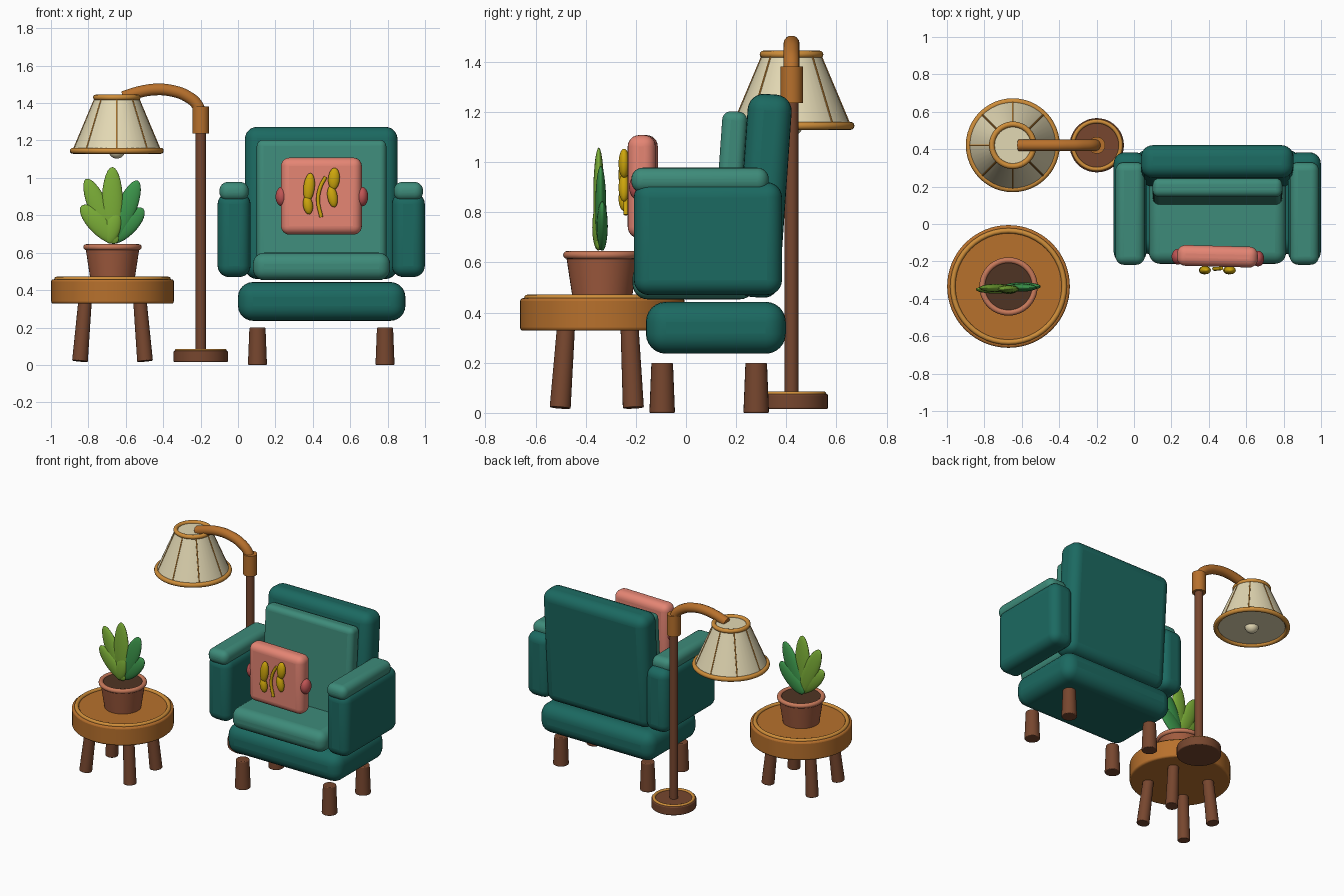
import bpy, math
from mathutils import Vector

if "Cube" in bpy.data.objects:
    bpy.data.objects.remove(bpy.data.objects["Cube"])


def material(name, r, g, b):
    m = bpy.data.materials.new(name)
    m.diffuse_color = (*[(c / 255) ** 2.2 for c in (r, g, b)], 1)
    m.use_nodes = True
    m.node_tree.nodes["Principled BSDF"].inputs["Base Color"].default_value = m.diffuse_color
    return m


DARK = material("dark_green", 33, 105, 97)
LIGHT = material("light_green", 64, 138, 121)
WOOD = material("dark_wood", 118, 72, 50)
OAK = material("oak", 182, 112, 48)
TRIM = material("trim", 205, 140, 60)
PINK = material("pink", 228, 132, 115)
ROSE = material("rose", 190, 85, 85)
GOLD = material("gold", 205, 165, 20)
CLAY = material("clay", 160, 92, 65)
CLAY_RIM = material("clay_rim", 198, 120, 90)
SOIL = material("soil", 80, 55, 40)
LEAF = material("leaf", 122, 172, 58)
LEAF_DARK = material("leaf_dark", 62, 148, 76)
CREAM = material("cream", 226, 215, 178)


def finish(name, mat, angle=40):
    o = bpy.context.object
    o.name = name
    o.data.materials.append(mat)
    bpy.ops.object.shade_smooth_by_angle(angle=math.radians(angle))
    return o


def box(name, mat, x, y, z, bevel, rot=(0, 0, 0)):
    """Rounded box from (min, max) ranges."""
    bpy.ops.mesh.primitive_cube_add(size=1, location=[sum(r) / 2 for r in (x, y, z)])
    o = bpy.context.object
    o.scale = [r[1] - r[0] for r in (x, y, z)]
    bpy.ops.object.transform_apply(location=False, rotation=False, scale=True)
    o.rotation_euler = rot
    b = o.modifiers.new("round", "BEVEL")
    b.width, b.segments = bevel, 6
    return finish(name, mat)


def rod(name, mat, a, b, r1, r2, sides=32, bevel=0):
    """Tapered cylinder from a to b."""
    a, b = Vector(a), Vector(b)
    bpy.ops.mesh.primitive_cone_add(vertices=sides, radius1=r1, radius2=r2, depth=(b - a).length,
                                    location=(a + b) / 2,
                                    rotation=(b - a).to_track_quat("Z", "Y").to_euler())
    if bevel:
        m = bpy.context.object.modifiers.new("edge", "BEVEL")
        m.width, m.segments = bevel, 3
    return finish(name, mat)


def ring(name, mat, loc, R, r):
    bpy.ops.mesh.primitive_torus_add(location=loc, major_radius=R, minor_radius=r,
                                     major_segments=48, minor_segments=12)
    return finish(name, mat)


def ball(name, mat, loc, size, rot=0):
    bpy.ops.mesh.primitive_uv_sphere_add(segments=24, ring_count=14, radius=1, location=loc,
                                         rotation=(0, rot, 0))
    bpy.context.object.scale = size
    return finish(name, mat, 60)


def tube(name, mat, pts, r):
    c = bpy.data.curves.new(name, "CURVE")
    c.dimensions, c.bevel_depth, c.bevel_resolution, c.use_fill_caps = "3D", r, 5, True
    c.resolution_u = 6
    s = c.splines.new("BEZIER")
    s.bezier_points.add(len(pts) - 1)
    for p, co in zip(s.bezier_points, pts):
        p.co = co
        p.handle_left_type = p.handle_right_type = "AUTO"
    c.materials.append(mat)
    o = bpy.data.objects.new(name, c)
    bpy.context.collection.objects.link(o)
    return o


# Armchair
CX = 0.445
TILT = (math.radians(-4), 0, 0)
box("chair_base", DARK, (0.0, 0.895), (-0.16, 0.398), (0.236, 0.443), 0.08)
box("seat_cushion", LIGHT, (0.08, 0.813), (-0.213, 0.275), (0.453, 0.6), 0.06)
box("backrest", DARK, (0.037, 0.853), (0.222, 0.398), (0.46, 1.272), 0.065, TILT)
box("back_cushion", LIGHT, (0.1, 0.793), (0.123, 0.223), (0.52, 1.203), 0.035, TILT)
for side, s in (("left", -1), ("right", 1)):
    ax = CX + s * 0.466
    box(side + "_arm", DARK, (ax - 0.088, ax + 0.088), (-0.208, 0.383), (0.47, 0.92), 0.06)
    box(side + "_arm_pad", LIGHT, (ax - 0.078, ax + 0.078), (-0.218, 0.33), (0.878, 0.978), 0.045)
    for end, y in (("front", -0.095), ("back", 0.28)):
        lx = CX + s * 0.341
        rod(f"chair_{end}_{side}_leg", WOOD, (lx, y, 0), (lx, y, 0.2), 0.051, 0.043, 24, 0.005)

# Throw pillow with side knobs and a sprig
box("pillow", PINK, (0.23, 0.662), (-0.228, -0.117), (0.697, 1.108), 0.045,
    (0, 0, math.radians(-1.5)))
for x, y in ((0.234, -0.175), (0.663, -0.185)):
    ball("pillow_knob", ROSE, (x, y, 0.9), (0.033, 0.042, 0.052))
for x, z, w, h, a in ((0.38, 0.95, 0.03, 0.076, 6), (0.374, 0.855, 0.026, 0.05, -8),
                      (0.513, 0.995, 0.031, 0.059, 4), (0.505, 0.9, 0.027, 0.058, -10)):
    ball("sprig_leaf", GOLD, (x, -0.247, z), (w, 0.022, h), math.radians(a))
tube("sprig_stem", GOLD, [(0.468, -0.237, 1.005), (0.44, -0.24, 0.95), (0.428, -0.24, 0.88),
                          (0.445, -0.24, 0.79)], 0.01)

# Round side table
TX, TY = -0.671, -0.334
rod("table_top", OAK, (TX, TY, 0.328), (TX, TY, 0.458), 0.328, 0.328, 64, 0.012)
ring("table_rim", TRIM, (TX, TY, 0.458), 0.298, 0.014)
for sx in (-1, 1):
    for sy in (-1, 1):
        rod("table_leg", WOOD, (TX + sx * 0.174, TY - 0.022 + sy * 0.146, 0.02),
            (TX + sx * 0.147, TY - 0.018 + sy * 0.127, 0.34), 0.042, 0.036, 24, 0.004)

# Potted plant
rod("pot", CLAY, (TX, TY, 0.455), (TX, TY, 0.632), 0.118, 0.145, 40)
ring("pot_rim", CLAY_RIM, (TX, TY, 0.63), 0.14, 0.016)
rod("soil", SOIL, (TX, TY, 0.62), (TX, TY, 0.636), 0.13, 0.13, 40)
for mat, bx, bz, tx, tz, y, w in (
        (LEAF, -0.672, 0.66, -0.672, 1.058, -0.348, 0.057),
        (LEAF, -0.66, 0.65, -0.812, 0.995, -0.342, 0.055),
        (LEAF, -0.645, 0.655, -0.838, 0.85, -0.35, 0.055),
        (LEAF_DARK, -0.675, 0.65, -0.536, 0.985, -0.34, 0.055),
        (LEAF_DARK, -0.69, 0.655, -0.506, 0.835, -0.334, 0.055),
        (LEAF, -0.69, 0.65, -0.65, 0.83, -0.352, 0.045)):
    d = Vector((tx - bx, 0, tz - bz))
    ball("plant_leaf", mat, ((bx + tx) / 2, y, (bz + tz) / 2), (w, 0.022, d.length / 2),
         math.atan2(d.x, d.z))

# Floor lamp stand
LX, LY = -0.199, 0.421
rod("lamp_foot", WOOD, (LX, LY, 0.015), (LX, LY, 0.076), 0.145, 0.145, 48, 0.006)
ring("lamp_foot_rim", TRIM, (LX, LY, 0.075), 0.128, 0.011)
rod("lamp_pole", WOOD, (LX, LY, 0.07), (LX, LY, 1.3), 0.028, 0.028)
rod("lamp_collar", OAK, (LX, LY, 1.237), (LX, LY, 1.381), 0.045, 0.045)
tube("lamp_arm", OAK, [(x, LY, z) for x, z in (
    (-0.2, 1.32), (-0.215, 1.385), (-0.275, 1.438), (-0.355, 1.466), (-0.435, 1.473),
    (-0.525, 1.46), (-0.615, 1.432))], 0.032)

# Lampshade with trim rings, ribs and bulb
SX = -0.648
rod("lampshade", CREAM, (SX, LY, 1.145), (SX, LY, 1.43), 0.235, 0.115, 48)
ring("shade_bottom_ring", TRIM, (SX, LY, 1.145), 0.235, 0.016)
ring("shade_top_ring", TRIM, (SX, LY, 1.43), 0.112, 0.015)
for i in range(8):
    c, s = math.cos(i * math.pi / 4), math.sin(i * math.pi / 4)
    rod("shade_rib", TRIM, (SX + 0.233 * c, LY + 0.233 * s, 1.145),
        (SX + 0.113 * c, LY + 0.113 * s, 1.43), 0.005, 0.005, 8)
ball("bulb", CREAM, (SX, LY, 1.148), (0.045, 0.045, 0.045))
